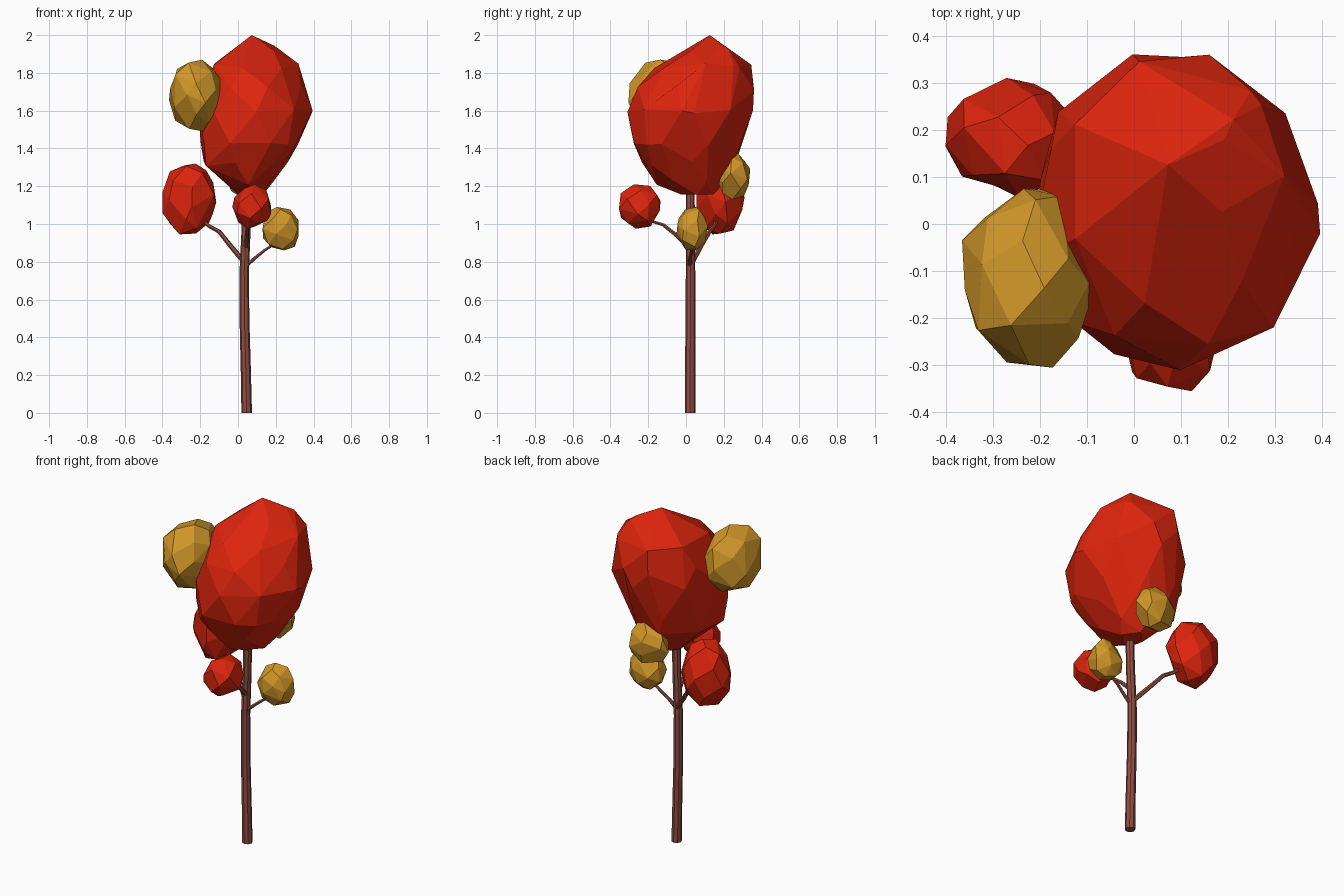
import bpy, bmesh, math, random
from mathutils import Vector

if "Cube" in bpy.data.objects:
    bpy.data.objects.remove(bpy.data.objects["Cube"])

random.seed(4)


def material(name, rgb):
    m = bpy.data.materials.new(name)
    m.diffuse_color = (*rgb, 1)
    m.use_nodes = True
    m.node_tree.nodes["Principled BSDF"].inputs["Base Color"].default_value = m.diffuse_color
    return m


RED = material("red_leaves", (0.72, 0.018, 0.004))
GOLD = material("gold_leaves", (0.64, 0.31, 0.022))
BARK = material("bark", (0.28, 0.075, 0.055))


def finish(bm, name, mat):
    bmesh.ops.recalc_face_normals(bm, faces=bm.faces[:])
    me = bpy.data.meshes.new(name)
    bm.to_mesh(me)
    bm.free()
    me.materials.append(mat)
    ob = bpy.data.objects.new(name, me)
    bpy.context.collection.objects.link(ob)
    return ob


def faceted(name, pts, lo, hi, mat):
    """Convex faceted clump of points, stretched to fill the box lo..hi."""
    mn = [min(p[i] for p in pts) for i in range(3)]
    mx = [max(p[i] for p in pts) for i in range(3)]
    bm = bmesh.new()
    for p in pts:
        bm.verts.new([lo[i] + (p[i] - mn[i]) / (mx[i] - mn[i]) * (hi[i] - lo[i])
                      for i in range(3)])
    bmesh.ops.convex_hull(bm, input=bm.verts[:])
    bmesh.ops.delete(bm, geom=[v for v in bm.verts if not v.link_faces],
                     context='VERTS')
    bmesh.ops.dissolve_limit(bm, angle_limit=math.radians(10),
                             verts=bm.verts[:], edges=bm.edges[:])
    return finish(bm, name, mat)


def clump(name, lo, hi, mat, n=30):
    """Small leaf clump from jittered, evenly spread points on a sphere."""
    pts = []
    spin = random.uniform(0, 6)
    for i in range(n):
        z = 1 - 2 * (i + 0.5) / n
        a = spin + i * 2.39996 + random.uniform(-0.25, 0.25)
        r = math.sqrt(1 - z * z)
        k = random.uniform(0.93, 1.05)
        pts.append(Vector((r * math.cos(a), r * math.sin(a), z)) * k)
    return faceted(name, pts, lo, hi, mat)


def limb(name, path, r0, r1, sides):
    """Tapered many-sided tube along a path."""
    path = [Vector(p) for p in path]
    rot = (path[-1] - path[0]).to_track_quat('Z', 'Y')
    bm = bmesh.new()
    rings = []
    for k, p in enumerate(path):
        r = r0 + (r1 - r0) * k / (len(path) - 1)
        rings.append([bm.verts.new(p + rot @ Vector((
            r * math.cos(math.tau * i / sides), r * math.sin(math.tau * i / sides), 0)))
            for i in range(sides)])
    for a, b in zip(rings, rings[1:]):
        for i in range(sides):
            j = (i + 1) % sides
            bm.faces.new((a[i], a[j], b[j], b[i]))
    bm.faces.new(rings[0])
    bm.faces.new(rings[-1])
    return finish(bm, name, BARK)


# Main crown: levels of (z, xmin, xmax, ymin, ymax, point count)
levels = [
    (1.155, 0.00, 0.13, -0.03, 0.13, 4),
    (1.22, -0.07, 0.19, -0.16, 0.20, 6),
    (1.32, -0.20, 0.26, -0.24, 0.25, 7),
    (1.43, -0.21, 0.33, -0.30, 0.29, 8),
    (1.60, -0.21, 0.385, -0.31, 0.335, 8),
    (1.72, -0.19, 0.34, -0.27, 0.355, 8),
    (1.835, -0.15, 0.315, -0.18, 0.34, 7),
    (1.93, -0.03, 0.21, -0.03, 0.22, 5),
]
# peak, and corners that stick out beyond the oval levels
crown = [Vector(p) for p in (
    (0.07, 0.115, 2.0), (0.395, -0.03, 1.60), (0.265, -0.215, 1.42),
    (0.27, 0.24, 1.84), (0.21, 0.21, 1.93), (-0.165, 0.225, 1.62))]
for k, (z, x0, x1, y0, y1, n) in enumerate(levels):
    for i in range(n):
        a = math.tau * (i + 0.5 * (k % 2)) / n + random.uniform(-0.1, 0.1)
        dz = 0 if k == 0 else random.uniform(-0.015, 0.015)
        crown.append(Vector(((x0 + x1) / 2 + (x1 - x0) / 2 * math.cos(a) * 1.02,
                             (y0 + y1) / 2 + (y1 - y0) / 2 * math.sin(a) * 1.02,
                             z + dz)))
faceted("main_crown", crown, (-0.21, -0.31, 1.155), (0.395, 0.36, 2.0), RED)

# Small leaf clumps
clump("upper_gold_clump", (-0.365, -0.305, 1.49), (-0.07, 0.075, 1.87), GOLD)
clump("left_red_clump", (-0.40, 0.055, 0.945), (-0.115, 0.31, 1.32), RED)
clump("front_red_clump", (-0.03, -0.355, 0.975), (0.175, -0.135, 1.21), RED, 24)
clump("right_gold_clump", (0.13, -0.05, 0.86), (0.32, 0.115, 1.09), GOLD, 24)
clump("back_gold_clump", (-0.06, 0.16, 1.13), (0.185, 0.34, 1.375), GOLD, 24)

# Trunk and branches
limb("trunk", [(0.046, 0.022, 0), (0.042, 0.022, 0.2), (0.034, 0.023, 0.5),
               (0.033, 0.024, 0.75), (0.044, 0.023, 1.0), (0.05, 0.022, 1.3)],
     0.028, 0.023, 8)
limb("left_branch", [(0.04, 0.03, 0.79), (-0.04, 0.08, 0.885),
                     (-0.10, 0.125, 0.96), (-0.155, 0.15, 0.99),
                     (-0.21, 0.17, 1.04)], 0.014, 0.009, 6)
limb("right_branch", [(0.04, 0.02, 0.775), (0.09, 0.022, 0.82),
                      (0.14, 0.03, 0.86), (0.20, 0.03, 0.90)], 0.011, 0.007, 6)
limb("front_branch", [(0.042, 0.01, 0.88), (0.047, -0.05, 0.94),
                      (0.052, -0.12, 0.995), (0.07, -0.20, 1.02)], 0.013, 0.008, 6)
